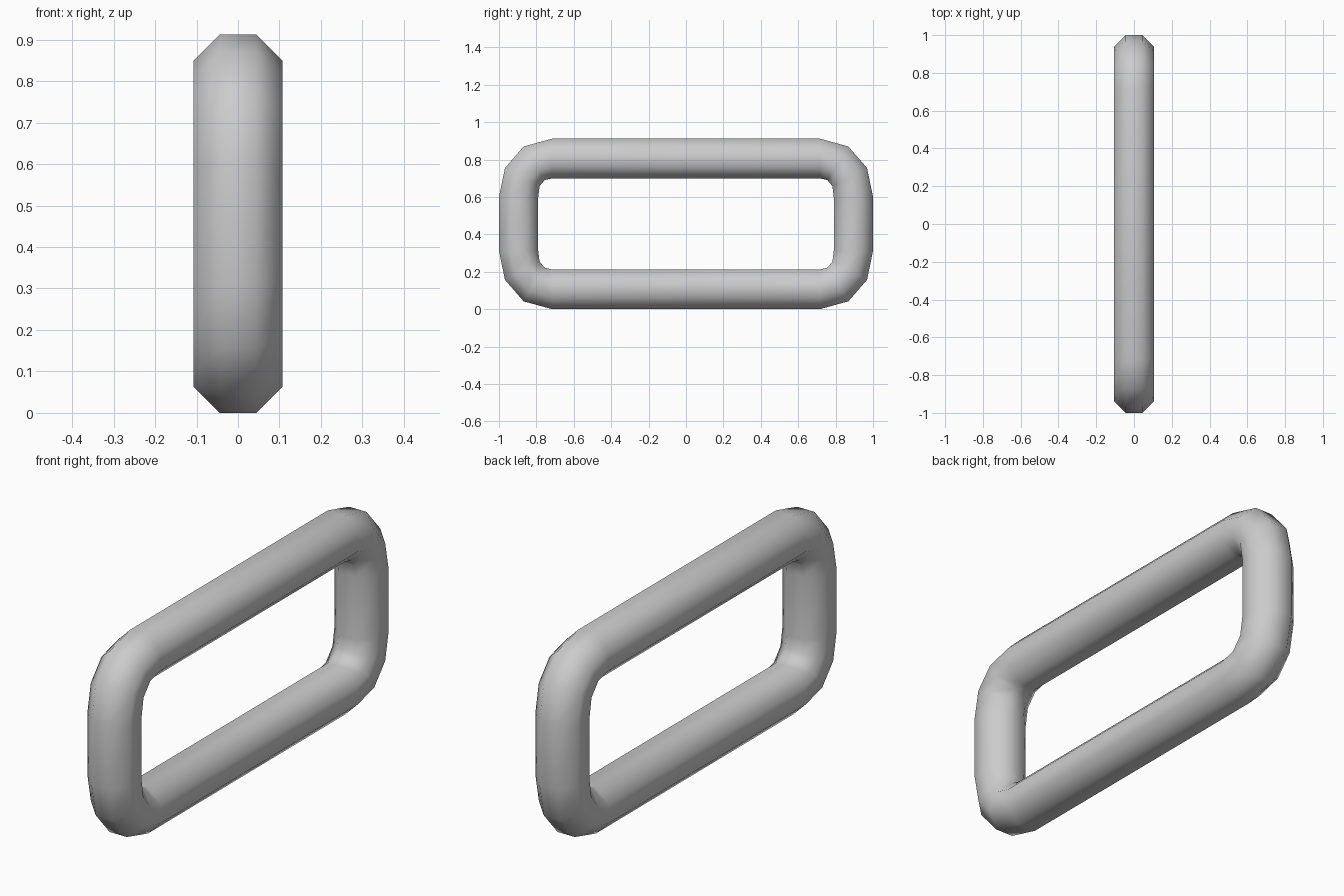
import bpy, bmesh
from mathutils import Vector

if "Cube" in bpy.data.objects:
    bpy.data.objects.remove(bpy.data.objects["Cube"])

ZC = 0.456           # mid height of the link
HALF_W, FLAT = 0.107, 0.044   # octagonal section: half width and half flat

# Outer and inner (y, z) pairs through one corner, from the top bar to the side bar
corner = [((0.715, 0.912), (0.715, 0.700)),
          ((0.868, 0.870), (0.756, 0.690)),
          ((0.968, 0.755), (0.783, 0.657)),
          ((1.000, 0.600), (0.790, 0.600))]
corner = [[Vector((y, z - ZC)) for y, z in pair] for pair in corner]

# Octagon in (x, fraction of outward half depth)
k = FLAT / HALF_W
section = [(FLAT, 1), (HALF_W, k), (HALF_W, -k), (FLAT, -1),
           (-FLAT, -1), (-HALF_W, -k), (-HALF_W, k), (-FLAT, 1)]

# Mirror the corner round the link and sweep the section
bm = bmesh.new()
rings = []
for sy, sz in ((1, 1), (1, -1), (-1, -1), (-1, 1)):
    for outer, inner in (corner if sy * sz > 0 else corner[::-1]):
        mid, half = (outer + inner) / 2, (outer - inner) / 2
        ring = []
        for x, d in section:
            p = mid + half * d
            ring.append(bm.verts.new((x, sy * p.x, ZC + sz * p.y)))
        rings.append(ring)
for i, a in enumerate(rings):
    b = rings[(i + 1) % len(rings)]
    for j in range(8):
        n = (j + 1) % 8
        bm.faces.new((a[j], a[n], b[n], b[j]))
bmesh.ops.recalc_face_normals(bm, faces=bm.faces)
for f in bm.faces:
    f.smooth = True

mesh = bpy.data.meshes.new("rectangular_link")
bm.to_mesh(mesh)
bm.free()
bpy.context.collection.objects.link(bpy.data.objects.new("rectangular_link", mesh))
